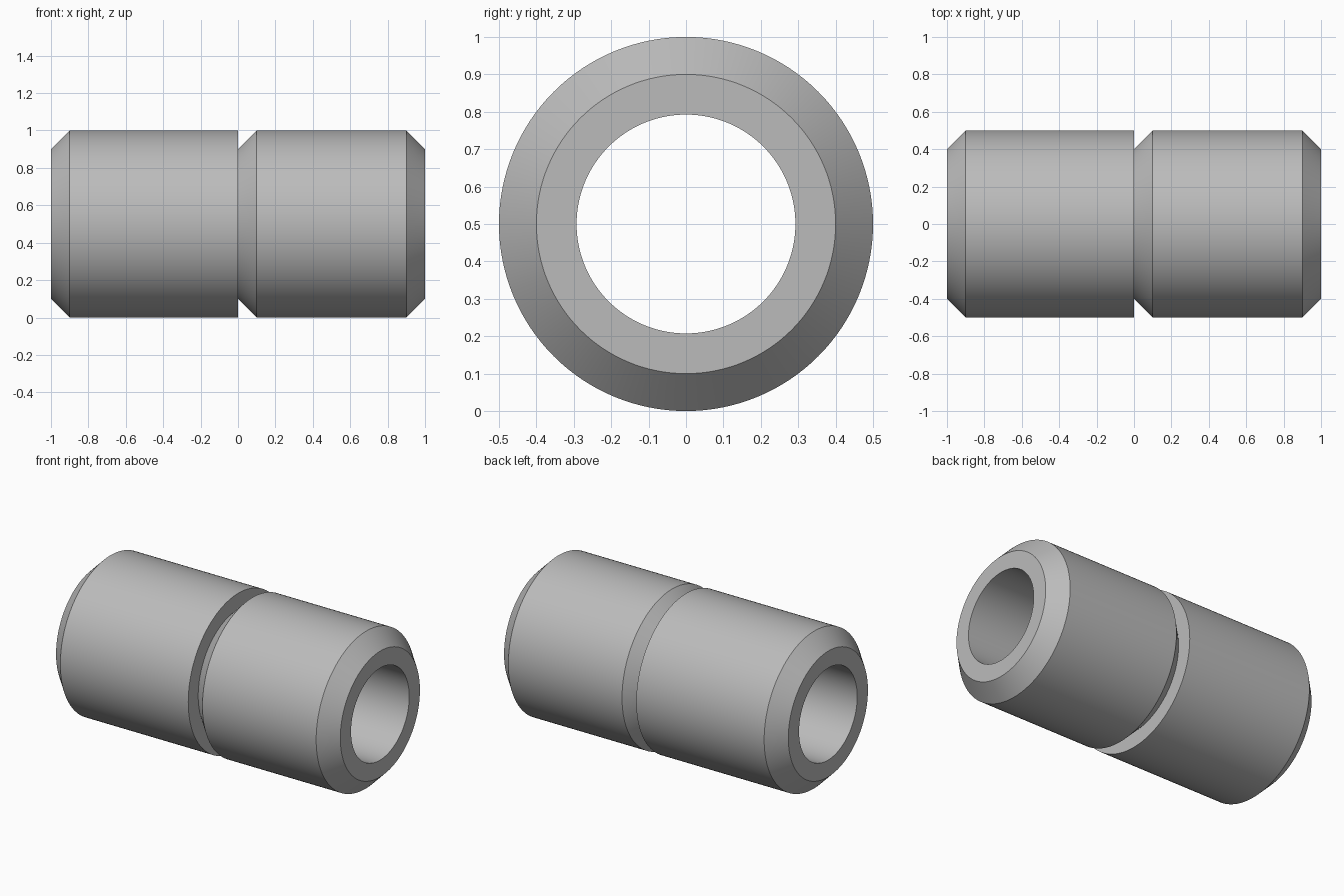
import bpy
import bmesh
import math
from mathutils import Matrix, Vector

cube = bpy.data.objects.get("Cube")
if cube:
    bpy.data.objects.remove(cube, do_unlink=True)

# Dimensions
HALF_LENGTH = 1.0
OUTER = 0.5
CHAMFER = 0.1
BORE = 0.2925
SEGMENTS = 128

# Plain grey metal
steel = bpy.data.materials.new("grey_steel")
steel.use_nodes = True
colour = (0.5, 0.5, 0.5, 1.0)
steel.diffuse_color = colour
steel.node_tree.nodes["Principled BSDF"].inputs["Base Color"].default_value = colour


def lathe_x(name, profile, material):
    """Revolve a closed (x, radius) profile around the x axis."""
    bm = bmesh.new()
    rings = []
    for i in range(SEGMENTS):
        turn = Matrix.Rotation(2 * math.pi * i / SEGMENTS, 3, "X")
        rings.append([bm.verts.new(turn @ Vector((x, 0, r))) for x, r in profile])
    count = len(profile)
    for i, ring in enumerate(rings):
        after = rings[(i + 1) % SEGMENTS]
        for j in range(count):
            k = (j + 1) % count
            bm.faces.new((ring[j], ring[k], after[k], after[j]))
    bmesh.ops.recalc_face_normals(bm, faces=bm.faces)
    mesh = bpy.data.meshes.new(name)
    bm.to_mesh(mesh)
    bm.free()
    mesh.materials.append(material)
    obj = bpy.data.objects.new(name, mesh)
    bpy.context.collection.objects.link(obj)
    bpy.ops.object.select_all(action="DESELECT")
    obj.select_set(True)
    bpy.context.view_layer.objects.active = obj
    bpy.ops.object.shade_smooth_by_angle(angle=math.radians(30))
    return obj


# Sleeve with chamfered ends, a one-sided V groove in the middle and a through bore
NECK = OUTER - CHAMFER
sleeve_profile = [
    (-HALF_LENGTH, BORE),
    (-HALF_LENGTH, NECK),
    (-HALF_LENGTH + CHAMFER, OUTER),
    (0, OUTER),
    (0, NECK),
    (CHAMFER, OUTER),
    (HALF_LENGTH - CHAMFER, OUTER),
    (HALF_LENGTH, NECK),
    (HALF_LENGTH, BORE),
]
sleeve = lathe_x("grooved_sleeve", sleeve_profile, steel)
sleeve.location.z = OUTER
